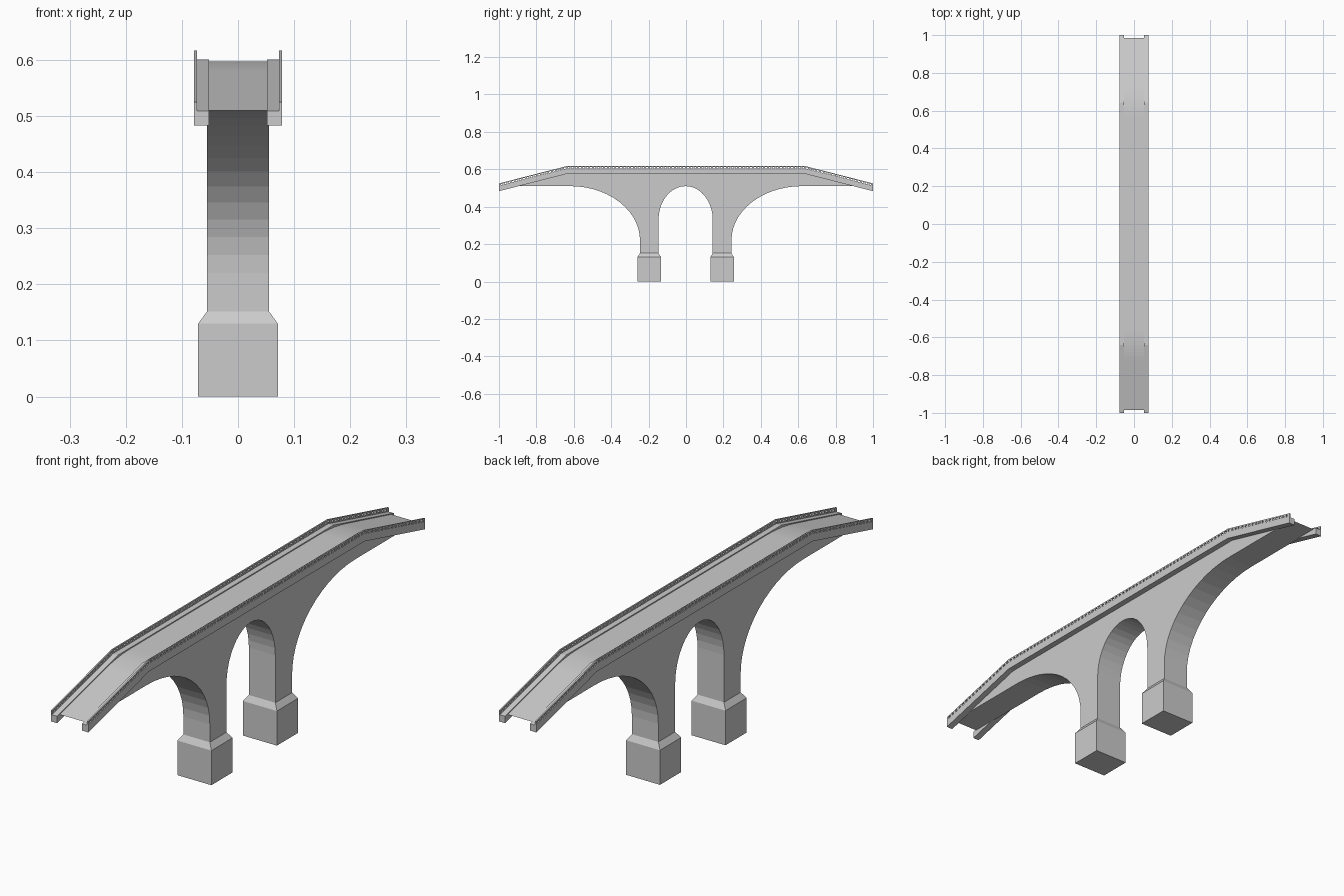
import bpy, bmesh, math

if "Cube" in bpy.data.objects:
    bpy.data.objects.remove(bpy.data.objects["Cube"])

BEND, DROP = 0.64, 0.092      # where the deck starts to slope, total fall at the ends


def fall(y):
    return -DROP * max(0.0, abs(y) - BEND) / (1 - BEND)


def add_prism(bm, profile, x0, x1):
    """Extrude a (y, z) outline along x."""
    face = bm.faces.new([bm.verts.new((x0, y, z)) for y, z in profile])
    ext = bmesh.ops.extrude_face_region(bm, geom=[face])
    verts = [v for v in ext["geom"] if isinstance(v, bmesh.types.BMVert)]
    bmesh.ops.translate(bm, verts=verts, vec=(x1 - x0, 0, 0))


def finish(bm, name):
    bmesh.ops.recalc_face_normals(bm, faces=bm.faces)
    mesh = bpy.data.meshes.new(name)
    bm.to_mesh(mesh)
    bm.free()
    ob = bpy.data.objects.new(name, mesh)
    bpy.context.collection.objects.link(ob)
    return ob


def mirror_x(ob):
    ob.modifiers.new("mirror", "MIRROR").use_axis = (True, False, False)


def band(z0, z1):
    """Outline of a strip that follows the deck line."""
    ys = [-1, -BEND, BEND, 1]
    return [(y, z0 + fall(y)) for y in ys] + [(y, z1 + fall(y)) for y in reversed(ys)]


def arc(cy, cz, ry, rz, a0, a1, n):
    return [(cy + ry * math.cos(math.radians(a0 + (a1 - a0) * i / n)),
             cz + rz * math.sin(math.radians(a0 + (a1 - a0) * i / n))) for i in range(n + 1)]


# Arched body with the road surface on top
SOFFIT, FOOT = 0.51, 0.15
L0, L1, R0, R1 = -0.246, -0.147, 0.143, 0.243      # pier edges
outline = [(-0.985, SOFFIT)]
outline += arc(-0.62, 0.22, 0.62 + L0, SOFFIT - 0.22, 90, 0, 14)
outline += [(L0, FOOT), (L1, FOOT)]
outline += arc((L1 + R0) / 2, 0.33, (R0 - L1) / 2, SOFFIT - 0.33, 180, 0, 20)
outline += [(R0, FOOT), (R1, FOOT)]
outline += arc(0.62, 0.22, 0.62 - R1, SOFFIT - 0.22, 180, 90, 14)
outline += [(0.985, SOFFIT)]
# rounded crest where the road bends (quadratic curve)
DECK = 0.597
p0, p1, p2 = (0.56, DECK), (BEND, DECK), (0.72, DECK - 0.0202)
crest = []
for i in range(9):
    t = i / 8
    crest.append(tuple((1 - t) ** 2 * a + 2 * t * (1 - t) * b + t * t * c
                       for a, b, c in zip(p0, p1, p2)))
outline += list(reversed(crest)) + [(-y, z) for y, z in crest]
bm = bmesh.new()
add_prism(bm, outline, -0.055, 0.055)
bmesh.ops.recalc_face_normals(bm, faces=bm.faces)
bmesh.ops.triangulate(bm, faces=[f for f in bm.faces if len(f.verts) > 4])
finish(bm, "arched_body")

# Pier footings: block with chamfered top
for name, a, b in (("left_footing", L0, L1), ("right_footing", R0, R1)):
    cy, hy = (a + b) / 2, (b - a) / 2
    bm = bmesh.new()
    rings = []
    for z, hx, h in ((0, 0.071, 0.063), (0.13, 0.071, 0.063), (0.152, 0.055, hy)):
        rings.append([bm.verts.new((sx * hx, cy + sy * h, z))
                      for sx, sy in ((-1, -1), (1, -1), (1, 1), (-1, 1))])
    for lo, hi in zip(rings, rings[1:]):
        for i in range(4):
            j = (i + 1) % 4
            bm.faces.new((lo[i], lo[j], hi[j], hi[i]))
    bm.faces.new(rings[0])
    bm.faces.new(rings[-1])
    finish(bm, name)

# Edge beams carrying the kerbs
bm = bmesh.new()
add_prism(bm, band(0.575, 0.601), 0.052, 0.078)
mirror_x(finish(bm, "edge_beam"))

# Parapet: low sill, top rail and closely spaced balusters
bm = bmesh.new()
add_prism(bm, band(0.600, 0.604), 0.073, 0.078)
add_prism(bm, band(0.6115, 0.6165), 0.073, 0.078)
N, W = 100, 0.010
for i in range(N + 1):
    y = -1 + W / 2 + (2 - W) * i / N
    a, b = y - W / 2, y + W / 2
    add_prism(bm, [(a, 0.603 + fall(a)), (b, 0.603 + fall(b)),
                   (b, 0.613 + fall(b)), (a, 0.613 + fall(a))], 0.073, 0.078)
mirror_x(finish(bm, "parapet"))
